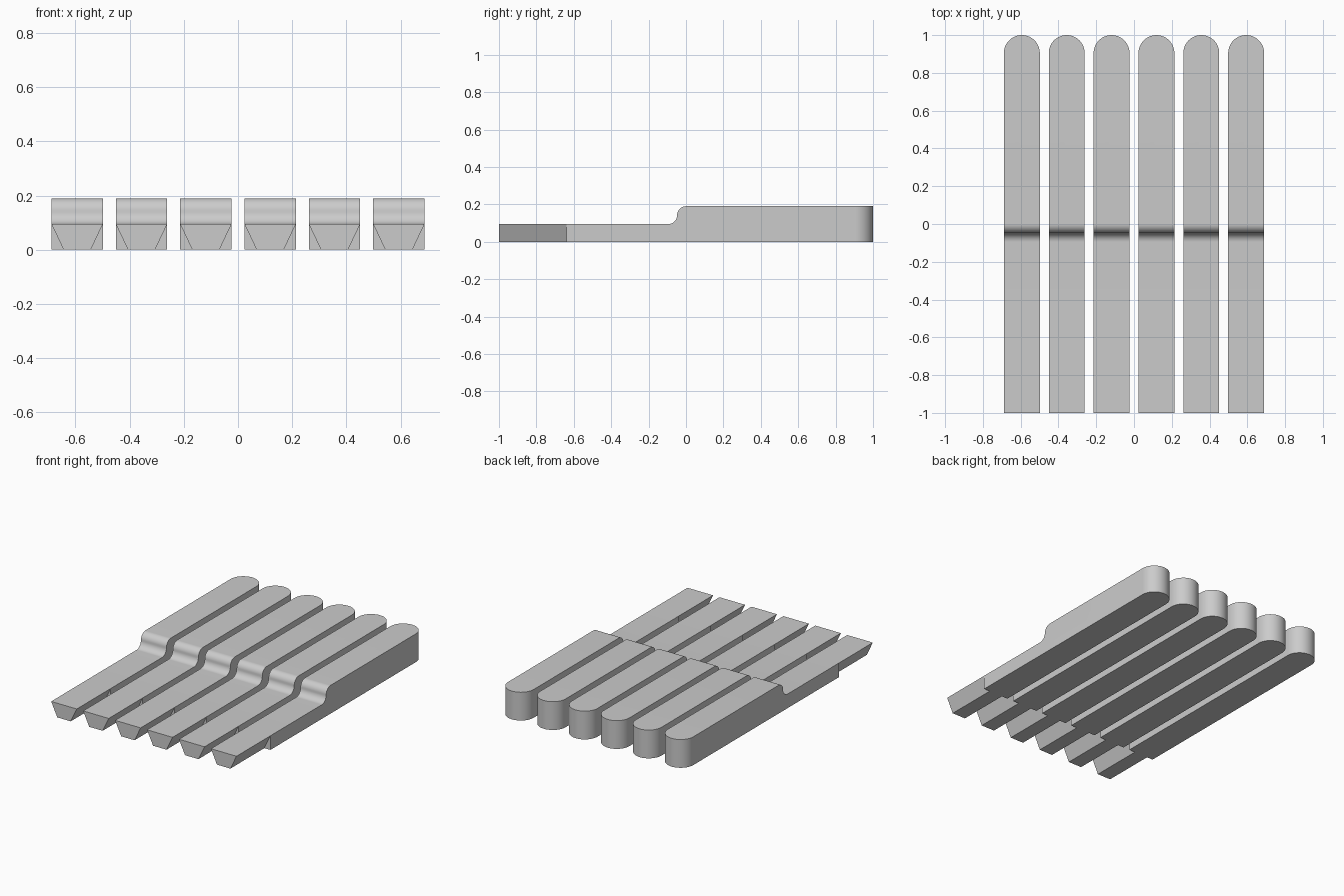
import bpy, bmesh
from math import sin, cos, pi, radians

cube = bpy.data.objects.get("Cube")
if cube:
    bpy.data.objects.remove(cube, do_unlink=True)

HALF = 0.095      # half width of a bar
LOW, HIGH = 0.095, 0.19
NECK = 0.05       # half width of the tapered tip's underside
SHOULDER = -0.64  # where the tapered tip meets the body
FILLET = 0.0475
PITCH = 0.2375
COUNT = 6
STEPS = 16

grey = bpy.data.materials.new("plain_grey")
grey.use_nodes = True
colour = (0.6, 0.6, 0.6, 1)
grey.diffuse_color = colour
grey.node_tree.nodes["Principled BSDF"].inputs["Base Color"].default_value = colour


def section(y, top, w=HALF, tapered=False):
    """Ring of a bar's cross-section at y."""
    b = min(NECK, w)
    side = top if tapered else 0
    half = [(w, top), (w, side), (b, 0)]
    return [(x, y, z) for x, z in half] + [(-x, y, z) for x, z in reversed(half)]


# Tapered tip and start of the body
rings = [section(-1, LOW, tapered=True), section(SHOULDER, LOW, tapered=True),
         section(SHOULDER, LOW)]
# S-shaped step: concave fillet, then convex round
arc = [pi / 2 * i / STEPS for i in range(STEPS + 1)]
rings += [section(-2 * FILLET + FILLET * sin(a), LOW + FILLET * (1 - cos(a))) for a in arc]
rings += [section(-FILLET * cos(a), LOW + FILLET * (1 + sin(a))) for a in arc]
# Half-round back end
rings += [section(1 - HALF + HALF * sin(a), HIGH, HALF * cos(a)) for a in arc]

# Skin the rings into one closed bar
bm = bmesh.new()
loops = [[bm.verts.new(p) for p in ring] for ring in rings]
for a, b in zip(loops, loops[1:]):
    for i in range(len(a)):
        j = (i + 1) % len(a)
        bm.faces.new((a[i], a[j], b[j], b[i]))
bm.faces.new(loops[0])
bmesh.ops.remove_doubles(bm, verts=bm.verts[:], dist=1e-5)
bmesh.ops.dissolve_limit(bm, angle_limit=radians(1), verts=bm.verts[:], edges=bm.edges[:])
bmesh.ops.recalc_face_normals(bm, faces=bm.faces[:])
mesh = bpy.data.meshes.new("bar")
bm.to_mesh(mesh)
bm.free()
mesh.materials.append(grey)

# Row of identical bars
for n in range(COUNT):
    bar = bpy.data.objects.new(f"bar_{n + 1}", mesh)
    bar.location.x = (n - (COUNT - 1) / 2) * PITCH
    bpy.context.collection.objects.link(bar)
    bar.select_set(True)
    bpy.context.view_layer.objects.active = bar
bpy.ops.object.shade_smooth_by_angle(angle=radians(30))
